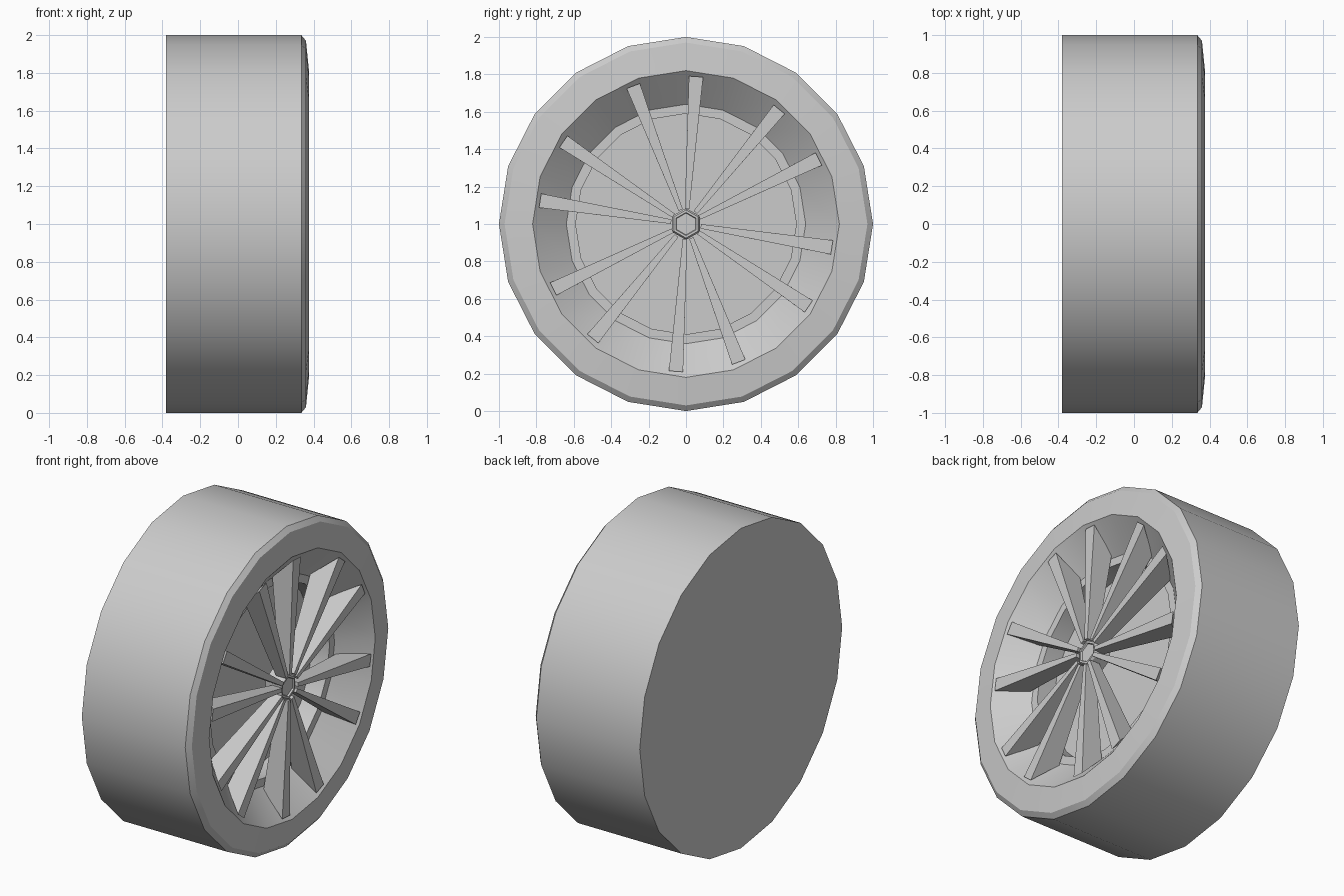
import bpy, bmesh, math
from mathutils import Matrix, Vector

cube = bpy.data.objects.get("Cube")
if cube:
    bpy.data.objects.remove(cube)

grey = bpy.data.materials.new("plain_grey")
grey.use_nodes = True
colour = (0.6, 0.6, 0.6, 1)
grey.diffuse_color = colour
grey.node_tree.nodes["Principled BSDF"].inputs["Base Color"].default_value = colour

CENTRE = Vector((0, 0, 1))


def finish(bm, name, smooth=False):
    bmesh.ops.remove_doubles(bm, verts=bm.verts, dist=0.0005)
    bmesh.ops.recalc_face_normals(bm, faces=bm.faces)
    mesh = bpy.data.meshes.new(name)
    bm.to_mesh(mesh)
    bm.free()
    mesh.materials.append(grey)
    obj = bpy.data.objects.new(name, mesh)
    obj.location = CENTRE
    bpy.context.collection.objects.link(obj)
    if smooth:
        bpy.ops.object.select_all(action="DESELECT")
        obj.select_set(True)
        bpy.context.view_layer.objects.active = obj
        bpy.ops.object.shade_smooth_by_angle(angle=math.radians(30))
    return obj


def lathe(name, profile, sides, smooth=False):
    """Spin an (x, radius) profile about the x axis."""
    bm = bmesh.new()
    verts = [bm.verts.new((x, 0, r)) for x, r in profile]
    edges = [bm.edges.new(pair) for pair in zip(verts, verts[1:])]
    bmesh.ops.spin(bm, geom=verts + edges, cent=(0, 0, 0), axis=(1, 0, 0),
                   angle=math.tau, steps=sides, use_duplicate=False)
    return finish(bm, name, smooth)


# Tyre and dished rim, closed at the back
lathe("wheel_body", [(-0.38, 0), (-0.38, 1), (0.335, 1), (0.36, 0.97),
                     (0.375, 0.82), (0.22, 0.64), (0.22, 0.59),
                     (0.10, 0.59), (0.10, 0)], 20, smooth=True)

# Hexagonal hub with a shallow recessed cap
lathe("hub", [(0.24, 0), (0.24, 0.085), (0.335, 0.085), (0.35, 0.075),
              (0.35, 0.062), (0.34, 0.058), (0.34, 0)], 6)


# Tapered blade spokes in six pairs
def spoke(name, angle):
    bm = bmesh.new()
    outline = [(0.36, 0.08, 0.012), (0.37, 0.79, 0.038),
               (0.23, 0.65, 0.033), (0.29, 0.08, 0.012)]
    sides = [[bm.verts.new((x, r, s * w)) for x, r, w in outline] for s in (-1, 1)]
    for side in sides:
        bm.faces.new(side)
    for i in range(len(outline)):
        j = (i + 1) % len(outline)
        bm.faces.new((sides[0][i], sides[0][j], sides[1][j], sides[1][i]))
    bmesh.ops.rotate(bm, verts=bm.verts, cent=(0, 0, 0),
                     matrix=Matrix.Rotation(math.radians(angle), 3, "X"))
    finish(bm, name)


for pair in range(6):
    for label, offset in (("a", -12.4), ("b", 12.4)):
        spoke(f"spoke_{pair + 1}{label}", 38.5 + 60 * pair + offset)
